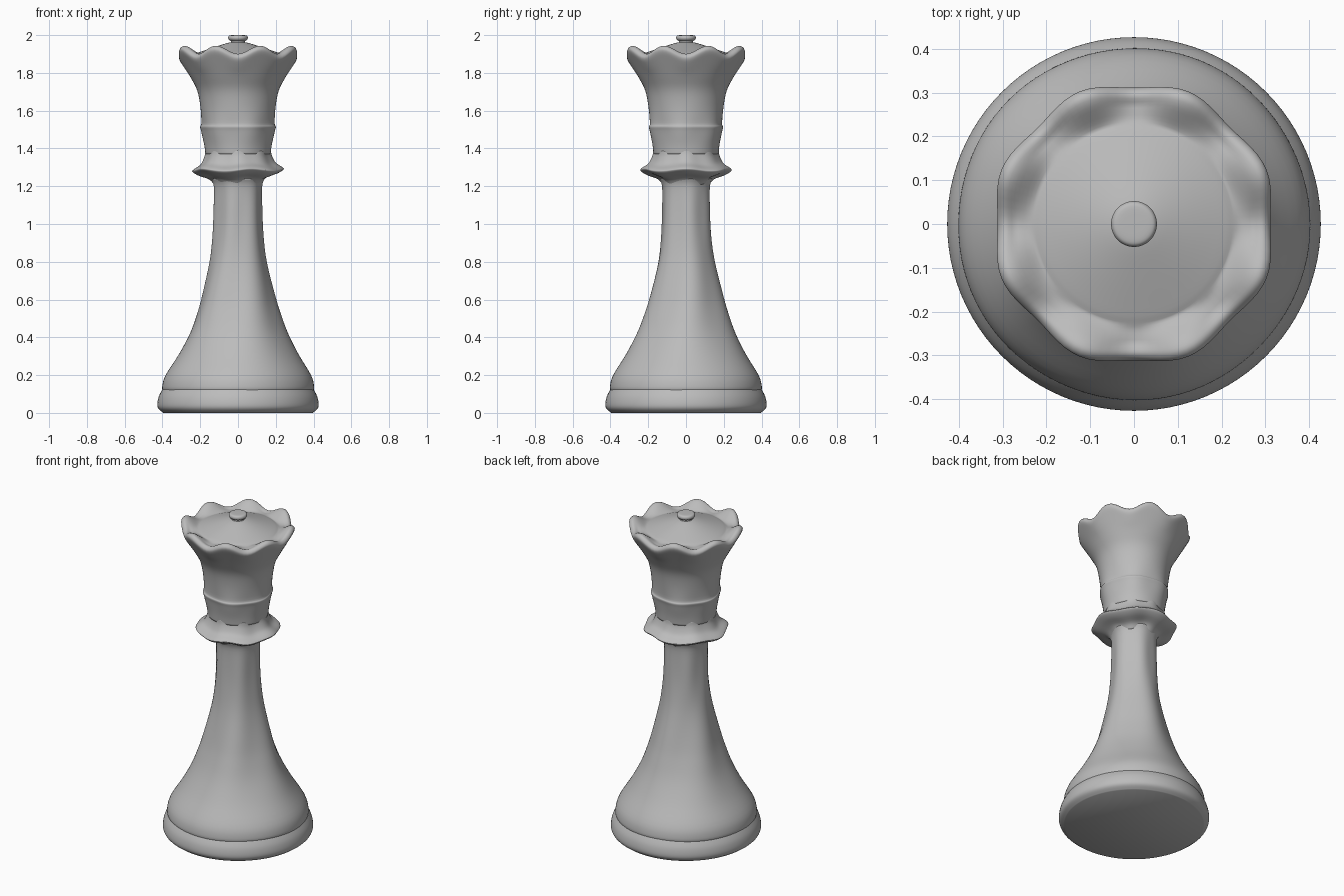
import bpy
import bmesh
from math import cos, sin, pi, exp

cube = bpy.data.objects.get("Cube")
if cube:
    bpy.data.objects.remove(cube, do_unlink=True)

SEGMENTS = 96
STEPS = 4

grey = bpy.data.materials.new("stone_grey")
grey.use_nodes = True
COLOUR = (0.5, 0.5, 0.5, 1)
grey.diffuse_color = COLOUR
grey.node_tree.nodes["Principled BSDF"].inputs["Base Color"].default_value = COLOUR


def bump(z, centre, width):
    return exp(-((z - centre) / width) ** 2)


def smooth_profile(points):
    """Catmull-Rom curve through the (radius, height) points."""
    padded = [points[0]] + points + [points[-1]]
    result = []
    for a, b, c, d in zip(padded, padded[1:], padded[2:], padded[3:]):
        for i in range(STEPS):
            t = i / STEPS
            result.append(tuple(
                0.5 * (2 * q + (r - p) * t + (2 * p - 5 * q + 4 * r - s) * t * t
                       + (3 * q - p - 3 * r + s) * t ** 3)
                for p, q, r, s in zip(a, b, c, d)))
    return result + [points[-1]]


def no_shape(r, z, a):
    return r, z


def lathe(name, points, shape=no_shape, sharp=pi):
    """Turn a profile around z, with an optional change of shape by angle."""
    bm = bmesh.new()
    rings = []
    for r, z in smooth_profile(points):
        ring = []
        for i in range(SEGMENTS):
            a = 2 * pi * i / SEGMENTS
            rr, zz = shape(r, z, a)
            ring.append(bm.verts.new((rr * cos(a), rr * sin(a), zz)))
        rings.append(ring)
    for low, high in zip(rings, rings[1:]):
        for i in range(SEGMENTS):
            j = (i + 1) % SEGMENTS
            bm.faces.new((low[i], low[j], high[j], high[i]))
    bm.faces.new(rings[0][::-1])
    bm.faces.new(rings[-1])
    mesh = bpy.data.meshes.new(name)
    bm.to_mesh(mesh)
    bm.free()
    obj = bpy.data.objects.new(name, mesh)
    bpy.context.collection.objects.link(obj)
    mesh.materials.append(grey)
    bpy.ops.object.select_all(action='DESELECT')
    obj.select_set(True)
    bpy.context.view_layer.objects.active = obj
    bpy.ops.object.shade_smooth_by_angle(angle=sharp)
    return obj


def stem_shape(r, z, a):
    # worn, slightly twisted ridges
    wave = 0.035 * bump(z, 0.62, 0.3) * cos(5 * a - 3 * z + 1)
    wave += 0.03 * bump(z, 1.05, 0.2) * cos(6 * a - z)
    return r * (1 + wave), z


def collar_shape(r, z, a):
    return r * (1 + 0.02 * cos(8 * a)), z + 0.006 * cos(5 * a)


def crown_shape(r, z, a):
    # eight lobes that peak between the axes and grow towards the rim
    lobe = -cos(8 * a)
    rim = bump(z, 1.91, 0.09) * min(1, max(0, (r - 0.23) / 0.05))
    band = 0.02 * bump(z, 1.49, 0.08) * cos(6 * a + 1)
    return r * (1 + 0.025 * lobe * rim + band), z + 0.022 * lobe * rim


# foot with its rounded rim
lathe("base", [(0.395, 0), (0.42, 0.02), (0.427, 0.045), (0.42, 0.085),
               (0.403, 0.12), (0.395, 0.13)], sharp=0.7)

# flared body and slender stem
lathe("stem", [(0.398, 0.115), (0.402, 0.14), (0.385, 0.2), (0.317, 0.31),
               (0.26, 0.42), (0.222, 0.52), (0.192, 0.62), (0.15, 0.8),
               (0.132, 0.95), (0.126, 1.1), (0.127, 1.2), (0.14, 1.24)],
      stem_shape)

# collar ring
lathe("collar", [(0.125, 1.215), (0.15, 1.242), (0.205, 1.262), (0.236, 1.282),
                 (0.23, 1.295), (0.195, 1.32), (0.175, 1.36), (0.17, 1.39)],
      collar_shape)

# crown with a scalloped rim and a low dome inside
lathe("crown", [(0.172, 1.37), (0.178, 1.42), (0.192, 1.49), (0.198, 1.515),
                (0.192, 1.535), (0.2, 1.63), (0.217, 1.71), (0.253, 1.78),
                (0.295, 1.85), (0.317, 1.89), (0.317, 1.91), (0.3, 1.922),
                (0.27, 1.912), (0.235, 1.9), (0.21, 1.908), (0.13, 1.935),
                (0.06, 1.957), (0.02, 1.965)], crown_shape)

# small button on top
lathe("finial", [(0.046, 1.945), (0.037, 1.967), (0.045, 1.972), (0.052, 1.982),
                 (0.05, 1.993), (0.04, 1.999), (0.01, 2.0)])
